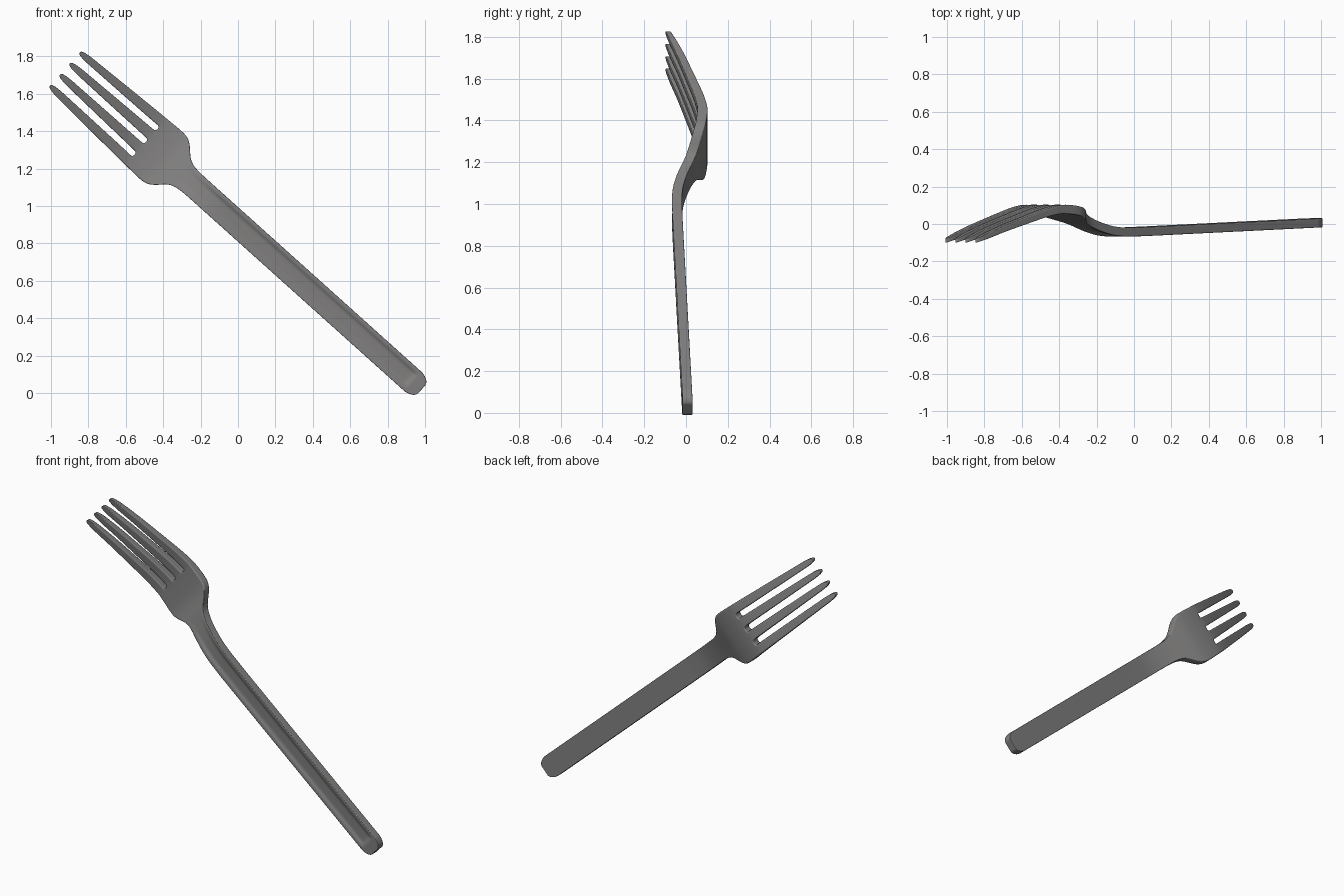
import bpy, bmesh
from mathutils import Vector

if "Cube" in bpy.data.objects:
    bpy.data.objects.remove(bpy.data.objects["Cube"])

# Fork axis (from handle end to tine tips) and its sideways direction
START = Vector((0.96, 0, 0.04))
ALONG = Vector((-0.744, 0, 0.668))
SIDE = Vector((0.668, 0, 0.744))

# Depth profile: (distance along, y of the middle surface)
DEPTH = [(-0.05, .008), (1.3, -.042), (1.42, -.044), (1.5, -.038), (1.6, -.013), (1.7, .025),
         (1.78, .059), (1.86, .078), (1.96, .079), (2.05, .062), (2.15, .033),
         (2.35, -.025), (2.54, -.09)]
# Half width of handle and head
WIDTH = [(-.03, .036), (-.015, .056), (.02, .069), (1.6, .069), (1.66, .071), (1.71, .085),
         (1.75, .13), (1.79, .163), (1.83, .171), (1.9, .168), (1.95, .166)]
# Half thickness
THICK = [(0, .024), (1.6, .024), (1.9, .025), (2.1, .021), (2.45, .016), (2.53, .011)]
# Depth of the channel pressed into the handle front
CHANNEL = [(.04, 0), (.058, .011), (1.5, .011), (1.6, .006), (1.71, 0)]
# Half width of one tine
TINE = [(1.95, .0295), (2.2, .025), (2.48, .019), (2.515, .015), (2.535, .008)]

ROWS = [-.03, -.015, .02, .04, .058, .1, .4, .8, 1.1, 1.3, 1.42, 1.5, 1.6, 1.66, 1.71, 1.75,
        1.79, 1.83, 1.9, 1.95, 1.975, 2.05, 2.15, 2.25, 2.35, 2.43, 2.48, 2.515, 2.535]
ROOT = ROWS.index(1.95)


def lookup(table, s):
    if s <= table[0][0]:
        return table[0][1]
    for (a, va), (b, vb) in zip(table, table[1:]):
        if s <= b:
            return va + (vb - va) * (s - a) / (b - a)
    return table[-1][1]


def columns(s):
    """Eight sideways positions across the fork at distance s."""
    if s <= 1.95:
        w = lookup(WIDTH, s)
        k = lookup([(1.6, 0), (1.83, 1)], s)
        handle, head = (.17, .52, .69, 1), (.10, .458, .663, 1)
        half = [w * (a + (b - a) * k) for a, b in zip(handle, head)]
    else:
        f = (s - 1.95) / .57
        hw = lookup(TINE, s)
        c1, c2 = .0465 - .0065 * f, .137 - .017 * f
        half = [c1 - hw, c1 + hw, c2 - hw, c2 + hw]
    return [-t for t in reversed(half)] + half


bm = bmesh.new()
front, back = [], []
for s in ROWS:
    y, h, d = lookup(DEPTH, s), lookup(THICK, s), lookup(CHANNEL, s)
    fr, bk = [], []
    for i, t in enumerate(columns(s)):
        p = START + ALONG * s + SIDE * t
        dip = d if 2 <= i <= 5 else 0
        fr.append(bm.verts.new((p.x, y - h + dip, p.z)))
        bk.append(bm.verts.new((p.x, y + h, p.z)))
    front.append(fr)
    back.append(bk)

# Front and back skins, leaving the slots between tines open
cells = [(r, c) for r in range(len(ROWS) - 1) for c in range(7) if r < ROOT or c % 2 == 0]
filled = set(cells)
for r, c in cells:
    for g in (front, back):
        bm.faces.new((g[r][c], g[r][c + 1], g[r + 1][c + 1], g[r + 1][c]))
# Side walls wherever a cell has no neighbour
rims = []
for r, c in cells:
    for dr, dc, a, b in ((-1, 0, (r, c), (r, c + 1)), (1, 0, (r + 1, c), (r + 1, c + 1)),
                         (0, -1, (r, c), (r + 1, c)), (0, 1, (r, c + 1), (r + 1, c + 1))):
        if (r + dr, c + dc) not in filled:
            f = [front[a[0]][a[1]], front[b[0]][b[1]], back[b[0]][b[1]], back[a[0]][a[1]]]
            bm.faces.new(f)
            rims += [(f[0], f[1]), (f[2], f[3])]
bmesh.ops.recalc_face_normals(bm, faces=bm.faces)
# Partly sharp rims keep the section from going fully round
crease = bm.edges.layers.float.new("crease_edge")
for a, b in rims:
    bm.edges.get((a, b))[crease] = .55
for f in bm.faces:
    f.smooth = True

mesh = bpy.data.meshes.new("fork")
bm.to_mesh(mesh)
bm.free()
fork = bpy.data.objects.new("fork", mesh)
bpy.context.collection.objects.link(fork)
sub = fork.modifiers.new("smooth", "SUBSURF")
sub.levels = sub.render_levels = 3

steel = bpy.data.materials.new("grey steel")
steel.diffuse_color = (.22, .215, .213, 1)
steel.use_nodes = True
steel.node_tree.nodes["Principled BSDF"].inputs["Base Color"].default_value = steel.diffuse_color
mesh.materials.append(steel)
